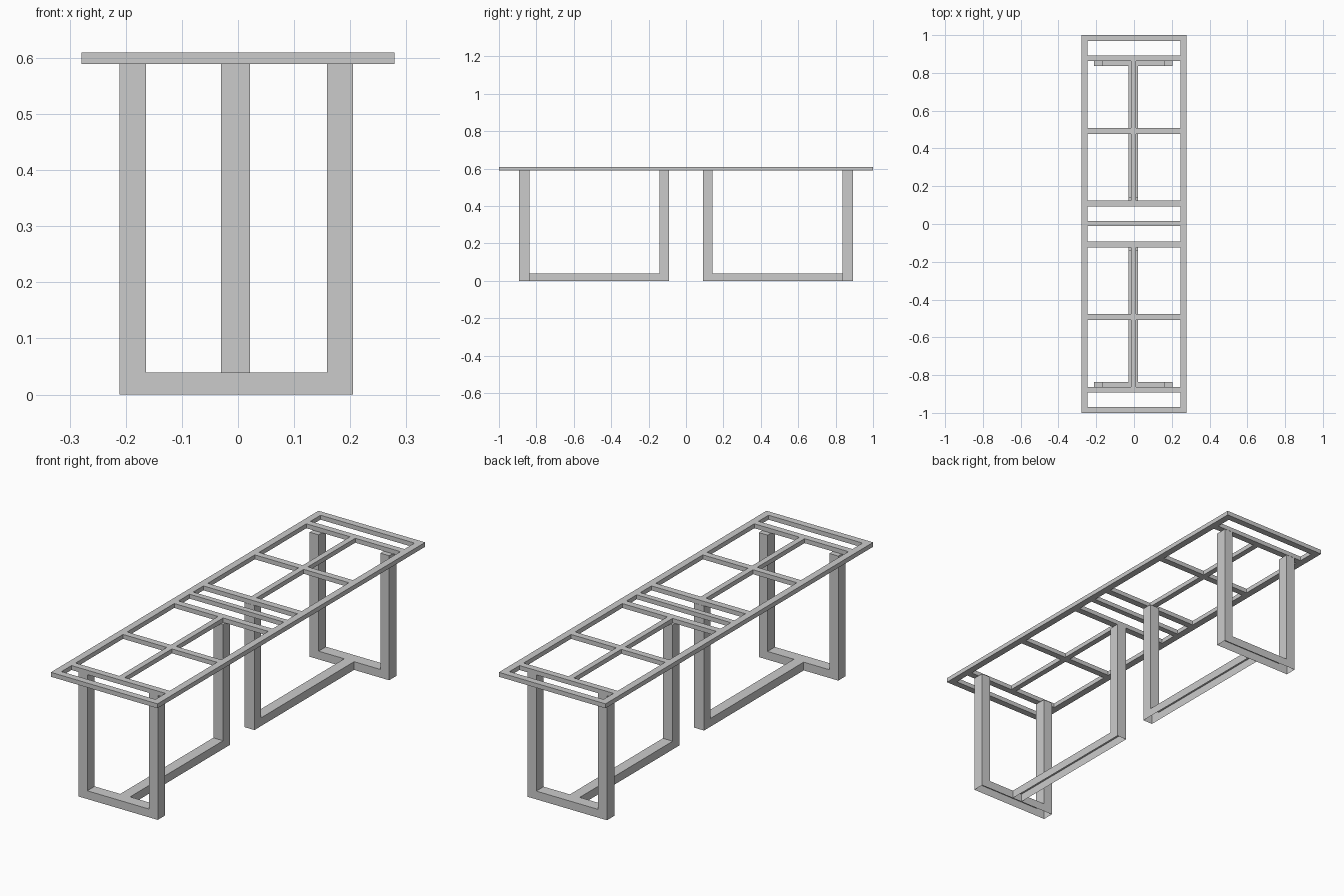
import bpy, bmesh
from mathutils import Vector

if "Cube" in bpy.data.objects:
    bpy.data.objects.remove(bpy.data.objects["Cube"])

TOP, UNDER, FLOOR = 0.61, 0.589, 0.039   # frame top, frame underside, floor bar height


def make_object(name, bm):
    bmesh.ops.recalc_face_normals(bm, faces=bm.faces)
    mesh = bpy.data.meshes.new(name)
    bm.to_mesh(mesh)
    bm.free()
    obj = bpy.data.objects.new(name, mesh)
    bpy.context.collection.objects.link(obj)
    return obj


def bar(name, x0, x1, y0, y1):
    """Flat bar of the table-top frame."""
    bm = bmesh.new()
    bmesh.ops.create_cube(bm, size=1)
    bmesh.ops.scale(bm, vec=(x1 - x0, y1 - y0, TOP - UNDER), verts=bm.verts)
    bmesh.ops.translate(bm, vec=((x0 + x1) / 2, (y0 + y1) / 2, (TOP + UNDER) / 2), verts=bm.verts)
    return make_object(name, bm)


def hollow_profile(name, points, depth):
    """Extrude a profile, then open its underside like sheet-metal channel."""
    bm = bmesh.new()
    face = bm.faces.new([bm.verts.new(p) for p in points])
    new = bmesh.ops.extrude_face_region(bm, geom=[face], use_keep_orig=True)["geom"]
    bmesh.ops.translate(bm, vec=Vector(depth), verts=[v for v in new if isinstance(v, bmesh.types.BMVert)])
    bmesh.ops.recalc_face_normals(bm, faces=bm.faces)
    under = [f for f in bm.faces if all(v.co.z < 1e-5 for v in f.verts)]
    bmesh.ops.delete(bm, geom=under, context='FACES_ONLY')
    return make_object(name, bm)


# Outer rectangle of the top frame
for side, s in (("left", -1), ("right", 1)):
    x = sorted((s * 0.246, s * 0.279))
    bar(f"{side}_long_rail", x[0], x[1], -1, 1)
bar("middle_crossbar", -0.246, 0.246, -0.01, 0.017)

for end, s in (("front", -1), ("back", 1)):
    # Crossbars of this half
    for part, a, b in (("end_rail", 0.968, 1.0), ("outer_crossbar", 0.862, 0.893),
                       ("half_crossbar", 0.477, 0.508), ("inner_crossbar", 0.093, 0.125)):
        y = sorted((s * a, s * b))
        bar(f"{end}_{part}", -0.246, 0.246, *y)

    # Centre rail in two pieces between the crossbars
    for i, (a, b) in enumerate(((0.125, 0.477), (0.508, 0.862))):
        y = sorted((s * a, s * b))
        bar(f"{end}_centre_rail_{i + 1}", -0.017, 0.01, *y)

    # U-shaped pair of outer legs joined by a floor bar
    xs = (-0.211, -0.164, 0.159, 0.205)
    u = [(xs[0], 0), (xs[3], 0), (xs[3], UNDER), (xs[2], UNDER),
         (xs[2], FLOOR), (xs[1], FLOOR), (xs[1], UNDER), (xs[0], UNDER)]
    hollow_profile(f"{end}_outer_legs", [(x, s * 0.837, z) for x, z in u], (0, s * 0.055, 0))

    # Inner leg with the floor beam that ties it to the outer pair
    l = [(0.092, 0), (0.837, 0), (0.837, FLOOR), (0.142, FLOOR), (0.142, UNDER), (0.092, UNDER)]
    hollow_profile(f"{end}_inner_leg_and_beam", [(-0.03, s * y, z) for y, z in l], (0.0515, 0, 0))
